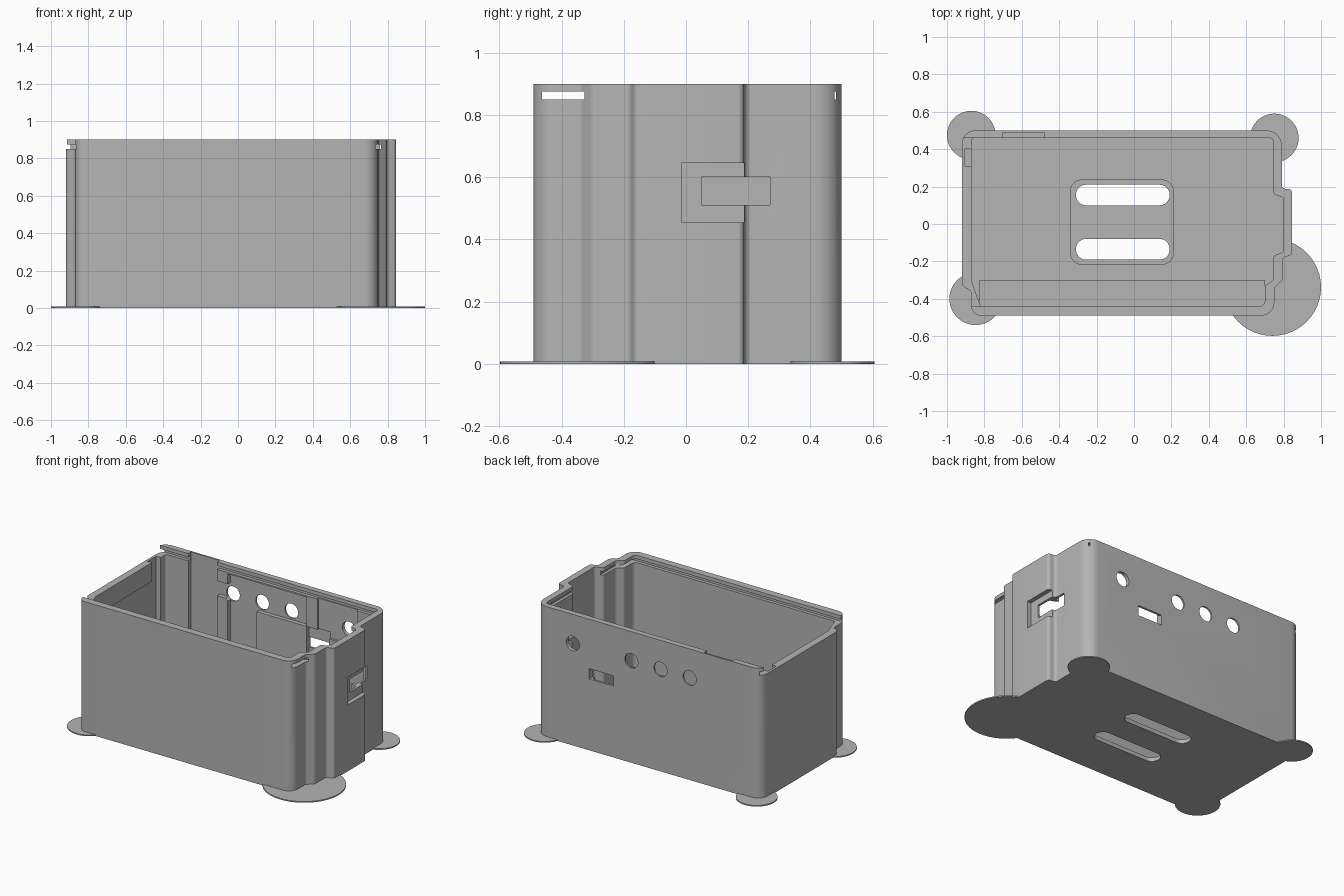
import bpy
import bmesh
from math import tan, pi
from mathutils import Vector

old = bpy.data.objects.get("Cube")
if old:
    bpy.data.objects.remove(old, do_unlink=True)

HEIGHT, FLOOR = 0.9, 0.04

grey = bpy.data.materials.new("plain grey")
grey.use_nodes = True
grey.diffuse_color = (0.46, 0.46, 0.46, 1)
grey.node_tree.nodes["Principled BSDF"].inputs["Base Color"].default_value = (0.46, 0.46, 0.46, 1)


def fillet(corners, steps=6):
    """Round each (x, y, radius) corner of a closed outline."""
    out = []
    n = len(corners)
    for i, (x, y, r) in enumerate(corners):
        p = Vector((x, y))
        a = Vector(corners[i - 1][:2]) - p
        b = Vector(corners[(i + 1) % n][:2]) - p
        if r == 0:
            out.append(p)
            continue
        reach = min(r / tan(a.angle(b) / 2), 0.48 * a.length, 0.48 * b.length)
        start, end = p + a.normalized() * reach, p + b.normalized() * reach
        radius = reach * tan(a.angle(b) / 2)
        mid = (a.normalized() + b.normalized()).normalized()
        centre = p + mid * (radius ** 2 + reach ** 2) ** 0.5
        for k in range(steps + 1):
            d = start.lerp(end, k / steps) - centre
            out.append(centre + d.normalized() * radius)
    return out


def make_object(name, bm):
    bmesh.ops.recalc_face_normals(bm, faces=bm.faces)
    mesh = bpy.data.meshes.new(name)
    bm.to_mesh(mesh)
    bm.free()
    mesh.materials.append(grey)
    obj = bpy.data.objects.new(name, mesh)
    bpy.context.scene.collection.objects.link(obj)
    return obj


def prism(name, outline, z0, z1):
    bm = bmesh.new()
    face = bm.faces.new([bm.verts.new((p[0], p[1], z0)) for p in outline])
    top = bmesh.ops.extrude_face_region(bm, geom=[face])["geom"]
    verts = [v for v in top if isinstance(v, bmesh.types.BMVert)]
    bmesh.ops.translate(bm, verts=verts, vec=(0, 0, z1 - z0))
    return make_object(name, bm)


def box(name, x0, x1, y0, y1, z0, z1):
    return prism(name, [(x0, y0), (x1, y0), (x1, y1), (x0, y1)], z0, z1)


def rounded(x0, x1, y0, y1, r):
    return fillet([(x0, y0, r), (x1, y0, r), (x1, y1, r), (x0, y1, r)], 10)


def cylinder(name, r, depth):
    bm = bmesh.new()
    bmesh.ops.create_cone(bm, cap_ends=True, segments=48, radius1=r, radius2=r, depth=depth)
    return make_object(name, bm)


def cut(target, cutter):
    mod = target.modifiers.new("cut", 'BOOLEAN')
    mod.operation = 'DIFFERENCE'
    mod.solver = 'EXACT'
    mod.object = cutter
    bpy.context.view_layer.objects.active = target
    bpy.ops.object.modifier_apply(modifier=mod.name)
    bpy.data.objects.remove(cutter, do_unlink=True)


# Stepped outer wall
outer = fillet([(-.87, -.49, .05), (.75, -.49, .07), (.75, -.34, .03), (.795, -.3, .03),
                (.795, -.18, .02), (.845, -.165, .02), (.845, .185, .02), (.79, .19, .02),
                (.79, .5, .08), (-.92, .5, .07), (-.92, -.33, .04), (-.87, -.36, .03)])
case = prism("case_body", outer, 0, HEIGHT)

# Inner cavity follows the same steps
inner = fillet([(-.82, -.44, 0), (.7, -.44, .03), (.7, -.33, .02), (.745, -.3, .02),
                (.745, -.17, .02), (.8, -.15, .02), (.8, .14, .02), (.745, .16, .02),
                (.745, .46, .02), (-.87, .46, .02), (-.87, -.3, 0)])
cut(case, prism("cavity_cutter", inner, FLOOR, 1))

# Sliding lid channel, open through the lowered left-hand end wall
cut(case, box("end_opening", -1, -.8, -.44, .46, .85, 1))
cut(case, box("front_corner_opening", -1, -.872, -.5, 0, .85, 1))
cut(case, box("lid_groove", -1, .765, -.462, .482, .85, .875))

# Pockets inside the walls: x range, y range, z range
pockets = [
    (-.7, -.48, .4, .488, .3, 1),
    (-.4, -.18, .4, .488, .3, .84),
    (-.5, -.38, .4, .488, .67, .77),
    (-.2, .2, .4, .488, .64, .84),
    (.2, .37, .4, .485, .42, .64),
    (.28, .58, .4, .475, .6, .87),
    (-.903, -.8, .31, .4, .3, 1),
    (-.903, -.8, -.24, .31, .3, .72),
    (.7, .775, .17, .3, .46, .65),
]
for p in pockets:
    cut(case, box("pocket", *p))

# Side port: outer recess and through slot
cut(case, box("port_recess", .815, 1, -.015, .25, .455, .645))
cut(case, box("port_slot", .7, 1, .05, .27, .51, .6))

# Back wall: socket slot and round holes
cut(case, box("socket_slot", .2, .385, .4, .6, .49, .56))
for x in (.51, .065, -.157, -.378):
    hole = cylinder("round_hole", .05, .3)
    hole.rotation_euler = (pi / 2, 0, 0)
    hole.location = (x, .5, .7)
    bpy.context.view_layer.update()
    cut(case, hole)

# Floor: shallow recess with two strap slots
cut(case, prism("floor_recess", rounded(-.34, .21, -.215, .235, .06), .027, .2))
for y in (-.135, .155):
    cut(case, prism("strap_slot", rounded(-.31, .19, y - .055, y + .055, .0545), -.1, .2))

# Low ledge along the inside of the front wall
ledge = box("inner_ledge", -.825, .7, -.45, -.3, FLOOR - .01, FLOOR + .02)

# Thin round feet at the corners
feet = [("back_right_foot", -.87, .475, .13), ("back_left_foot", .75, .46, .13),
        ("front_right_foot", -.847, -.4, .14), ("front_left_foot", .74, -.338, .26)]
for name, x, y, r in feet:
    foot = cylinder(name, r, .008)
    foot.location = (x, y, .004)

# Smooth the rounded corners, keep edges sharp
bpy.ops.object.select_all(action='DESELECT')
for obj in bpy.context.scene.objects:
    if obj.type == 'MESH':
        obj.select_set(True)
bpy.context.view_layer.objects.active = case
bpy.ops.object.shade_smooth_by_angle(angle=0.5)
